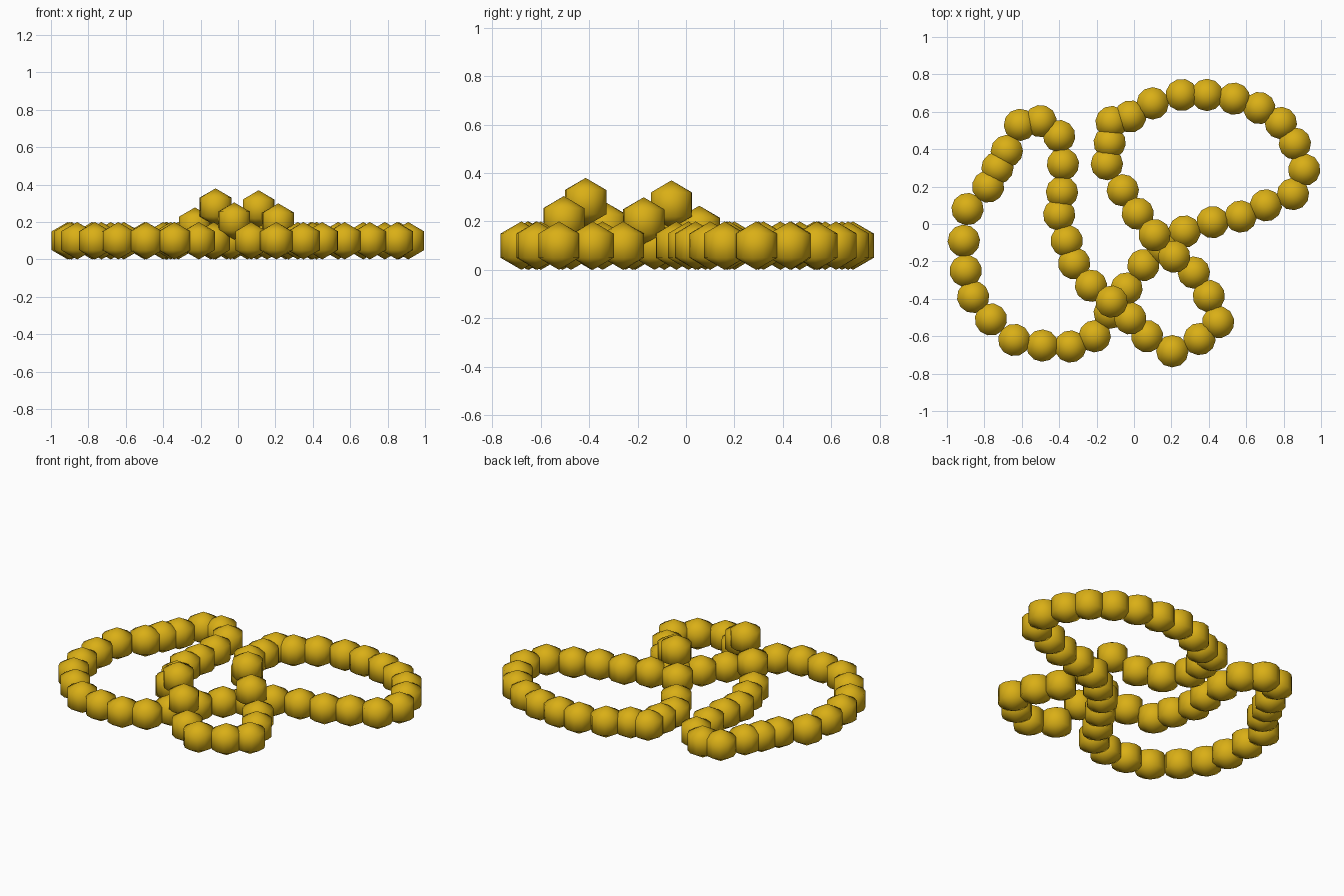
import bpy, math

R = 0.1  # bead radius

gold = bpy.data.materials.new("gold")
gold.diffuse_color = (0.70, 0.43, 0.008, 1)

# Bead centres along the closed string, seen from above
# left loop
path = [(-.23, -.33), (-.32, -.21), (-.36, -.09), (-.40, .05), (-.385, .17), (-.38, .32),
        (-.40, .47), (-.50, .55), (-.61, .53), (-.68, .39), (-.73, .30), (-.78, .20),
        (-.89, .08), (-.91, -.09), (-.90, -.25), (-.86, -.39), (-.765, -.51), (-.64, -.62),
        (-.49, -.65), (-.34, -.655), (-.21, -.60)]
# lower strand below both crossings
path += [(-.13, -.475), (-.04, -.345), (.05, -.22), (.155, -.13), (.27, -.04)]
# right loop
path += [(.42, .01), (.57, .04), (.705, .10), (.85, .16), (.91, .29), (.86, .43), (.785, .54),
         (.67, .62), (.535, .67), (.39, .69), (.255, .69), (.10, .645), (-.02, .575),
         (-.12, .545), (-.13, .435), (-.145, .32), (-.06, .18)]
# upper strand and small front loop
path += [(.02, .055), (.11, -.06), (.215, -.175), (.32, -.26), (.40, -.385), (.45, -.525),
         (.35, -.615), (.205, -.68), (.07, -.60), (-.02, -.505), (-.12, -.415)]

# Beads lifted where the string crosses over itself
lifted = {0: .178, 43: .165, 44: .27, 45: .20, 52: .205, 53: .28}

# One shared low-poly bead mesh
bpy.ops.mesh.primitive_uv_sphere_add(segments=12, ring_count=3, radius=R)
first = bpy.context.object
bpy.ops.object.shade_smooth()
first.data.name = "bead"
first.data.materials.append(gold)

for i, (x, y) in enumerate(path):
    if i == 0:
        bead = first
    else:
        bead = bpy.data.objects.new("bead", first.data)
        bpy.context.collection.objects.link(bead)
    bead.name = f"bead_{i + 1:02d}"
    bead.location = (x, y, lifted.get(i, R))
    nx, ny = path[(i + 1) % len(path)]
    bead.rotation_euler.z = math.atan2(ny - y, nx - x)  # follow the string
